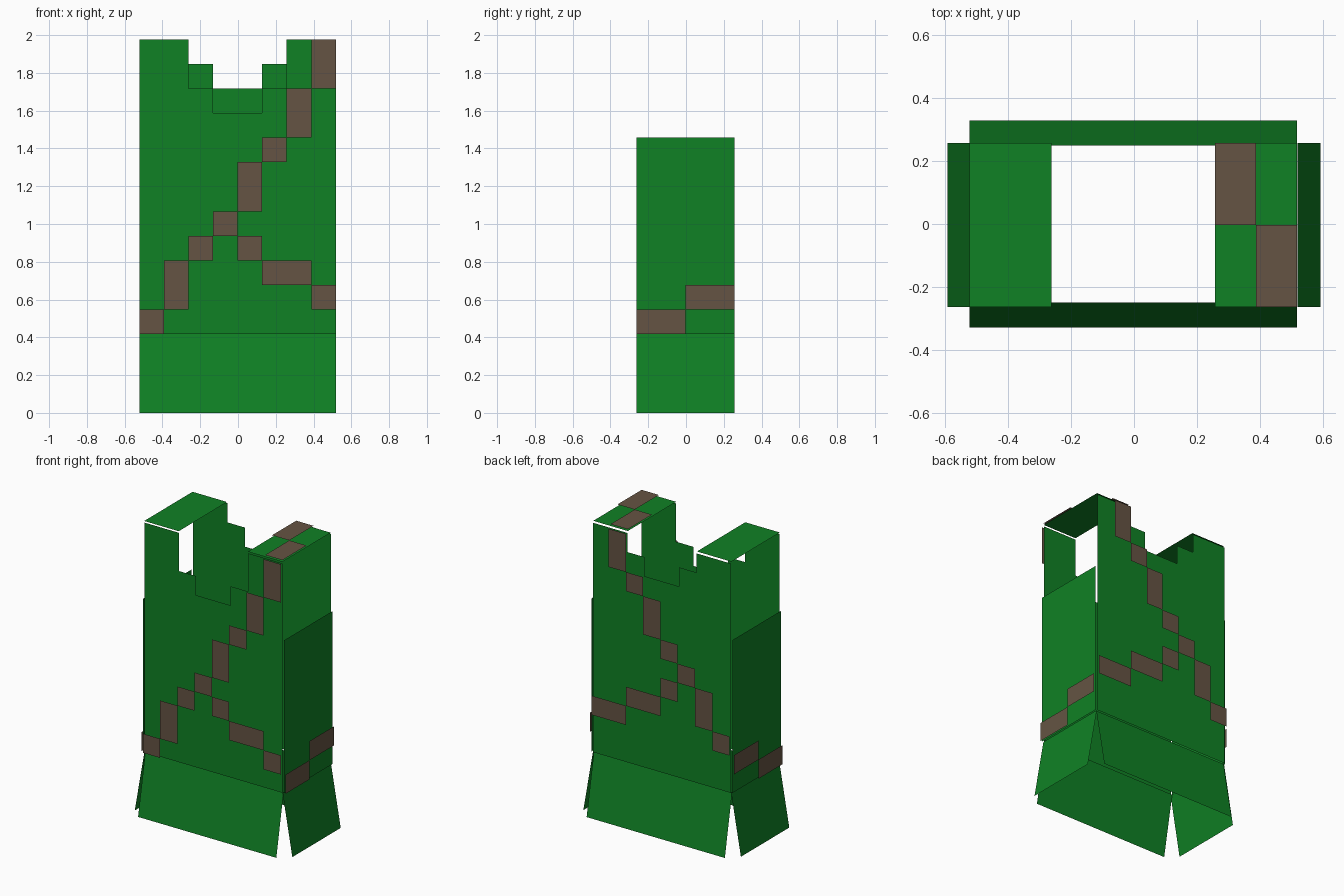
import bpy
from mathutils import Vector

cube = bpy.data.objects.get("Cube")
if cube:
    bpy.data.objects.remove(cube, do_unlink=True)

CELL = 0.13                    # square unit of the blocky cloth pattern
LEFT, FRONT, TOP = -0.522, -0.263, 1.977
HEM = TOP - 12 * CELL
LIFT = 0.012                   # height of the straps above the cloth


def material(name, rgb):
    m = bpy.data.materials.new(name)
    m.use_nodes = True
    m.diffuse_color = (*rgb, 1)
    bsdf = m.node_tree.nodes["Principled BSDF"]
    bsdf.inputs["Base Color"].default_value = (*rgb, 1)
    bsdf.inputs["Roughness"].default_value = 0.9
    return m


green = material("green cloth", (0.005, 0.22, 0.018))
brown = material("brown strap", (0.13, 0.088, 0.056))


def sheet(name, polygons, outward, mat):
    """Thin sheet made of flat polygons, each turned to face outward."""
    verts, faces = [], []
    for poly in polygons:
        pts = [Vector(p) for p in poly]
        area = Vector()
        for a, b in zip(pts, pts[1:] + pts[:1]):
            area += a.cross(b)
        if area.dot(Vector(outward)) < 0:
            pts.reverse()
        faces.append(range(len(verts), len(verts) + len(pts)))
        verts += pts
    mesh = bpy.data.meshes.new(name)
    mesh.from_pydata(verts, [], [list(f) for f in faces])
    mesh.materials.append(mat)
    bpy.context.collection.objects.link(bpy.data.objects.new(name, mesh))


def rect(col, row, w=1, h=1):
    return [(col, row), (col + w, row), (col + w, row + h), (col, row + h)]


def x_at(col):
    return LEFT + col * CELL


def y_at(col):
    return FRONT + col * CELL


def z_at(row):
    return TOP - row * CELL


def on_y(poly, y):
    return [(x_at(c), y, z_at(r)) for c, r in poly]


def on_x(poly, x):
    return [(x, y_at(c), z_at(r)) for c, r in poly]


def on_z(poly, z):
    return [(x_at(c), y_at(r), z) for c, r in poly]


# Front and back panels with stepped necklines
def panel_outline(d):
    half = [(0, 12), (0, 0), (2, 0), (2, d), (3, d), (3, d + 1)]
    return half + [(8 - c, r) for c, r in reversed(half)]


front_straps = [rect(7, 0, 1, 2), rect(6, 2, 1, 2), rect(5, 4), rect(4, 5, 1, 2),
                rect(3, 7), rect(2, 8), rect(1, 9, 1, 2), rect(0, 11),
                rect(4, 8), rect(5, 9, 2), rect(7, 10)]
back_straps = [rect(6, 0, 1, 2), rect(5, 2), rect(4, 3, 1, 2), rect(3, 5),
               rect(2, 6), rect(1, 7, 1, 2), rect(0, 9),
               rect(3, 7), rect(4, 8, 2), rect(6, 9, 2)]

for name, s, depth, straps in (("front", -1, 2, front_straps),
                               ("back", 1, 1, back_straps)):
    y, out = s * 0.262, (0, s, 0)
    sheet(name + "_panel", [on_y(panel_outline(depth), y)], out, green)
    sheet(name + "_straps", [on_y(p, y + s * LIFT * 1.3) for p in straps], out, brown)
    # Flared skirt flap
    a, b = x_at(0), x_at(8)
    sheet(name + "_skirt", [[(a, s * 0.25, HEM), (b, s * 0.25, HEM),
                             (b, s * 0.328, 0), (a, s * 0.328, 0)]], out, green)

# Side panels below the open armholes, with straps and flared flaps
for name, s in (("left", 1), ("right", -1)):
    x, out = s * 0.53, (s, 0, 0)
    sheet(name + "_side_panel", [on_x(rect(0, 4, 4, 8), x)], out, green)
    sheet(name + "_side_straps", [on_x(p, x + s * LIFT) for p in
                                  (rect(0, 11, 2), rect(2, 10, 2))], out, brown)
    a, b = y_at(0), y_at(4)
    sheet(name + "_side_skirt", [[(s * 0.52, a, HEM), (s * 0.52, b, HEM),
                                  (s * 0.593, b, 0), (s * 0.593, a, 0)]], out, green)

# Shoulders, the left one crossed by a strap
up = (0, 0, 1)
for name, col in (("left", 6), ("right", 0)):
    sheet(name + "_shoulder", [on_z(rect(col, 0, 2, 4), 2 - LIFT)], up, green)
sheet("shoulder_straps", [on_z(p, 2) for p in
                          (rect(7, 0, 1, 2), rect(6, 2, 1, 2))], up, brown)
